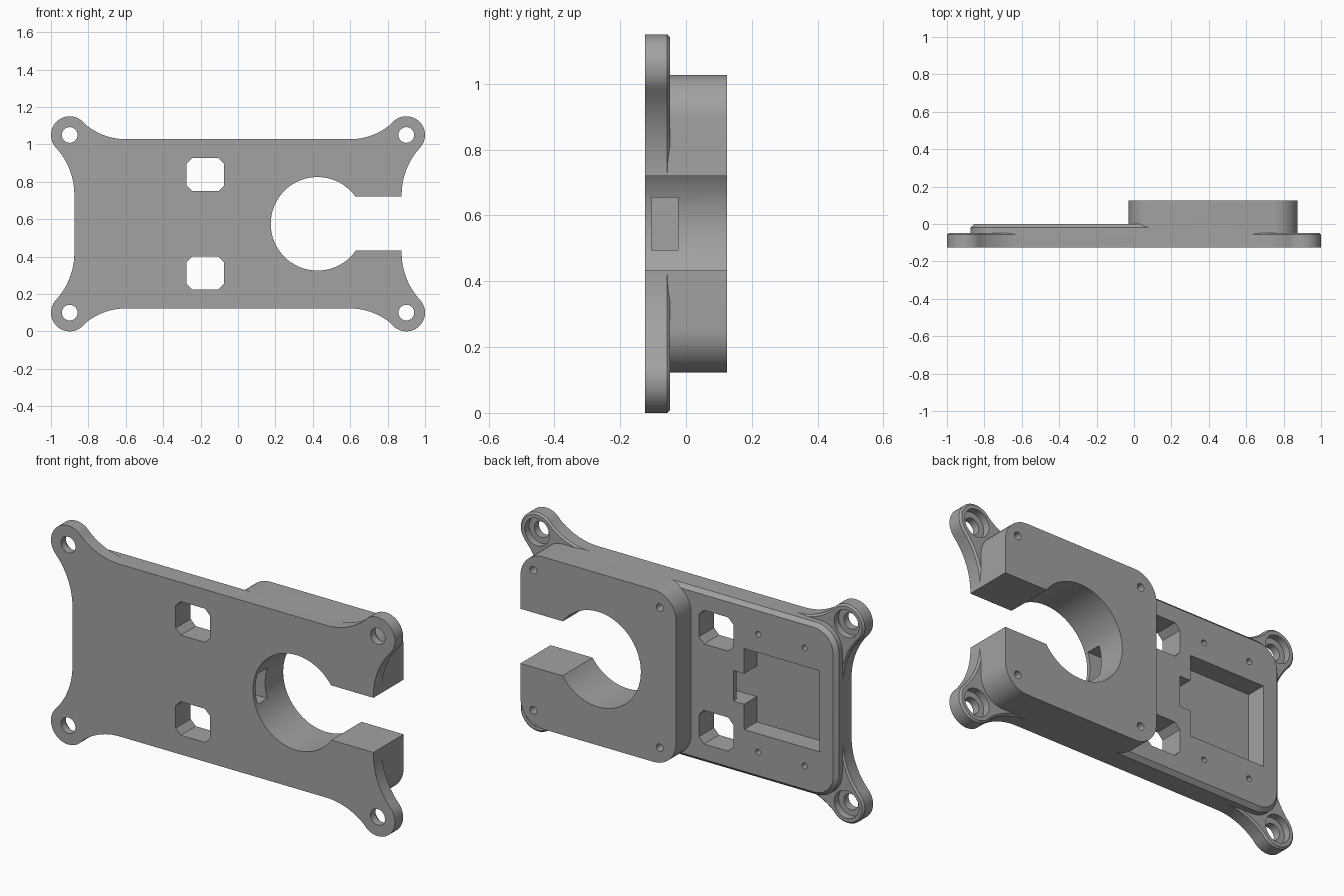
import bpy, bmesh
from math import cos, sin, atan2, hypot, radians, degrees

if "Cube" in bpy.data.objects:
    bpy.data.objects.remove(bpy.data.objects["Cube"], do_unlink=True)

MID = 0.575              # height of the horizontal symmetry line
HALF_W, HALF_H = 0.875, 0.4525
FRONT, BACK = -0.125, 0.125
EAR_X, EAR_Z, EAR_R = 0.9, 0.475, 0.1

grey = bpy.data.materials.new("mid grey")
grey.use_nodes = True
colour = (0.36, 0.36, 0.36, 1)
grey.diffuse_color = colour
grey.node_tree.nodes["Principled BSDF"].inputs["Base Color"].default_value = colour


def arc(cx, cz, r, a0, a1, n):
    angles = [radians(a0 + (a1 - a0) * i / n) for i in range(n + 1)]
    return [(cx + r * cos(a), cz + r * sin(a)) for a in angles]


def rounded_box(x0, x1, half, r, n=12, right=True):
    """Outline around the symmetry line, optionally square on the right."""
    pts = arc(x0 + r, half - r, r, 180, 90, n)
    pts += arc(x1 - r, half - r, r, 90, 0, n) if right else [(x1, half)]
    return pts + [(x, -z) for x, z in reversed(pts)]


def prism(name, outline, y0, y1, chamfer=0, z=MID):
    """Extrude an x-z outline from y0 to y1, chamfering the rear rim."""
    bm = bmesh.new()
    face = bm.faces.new([bm.verts.new((x, y0, z + h)) for x, h in outline])
    ext = bmesh.ops.extrude_face_region(bm, geom=[face])["geom"]
    moved = [v for v in ext if isinstance(v, bmesh.types.BMVert)]
    bmesh.ops.translate(bm, verts=moved, vec=(0, y1 - y0, 0))
    if chamfer:
        rim = [e for e in ext if isinstance(e, bmesh.types.BMEdge)]
        bmesh.ops.bevel(bm, geom=rim, offset=chamfer, segments=1, affect='EDGES')
    bmesh.ops.recalc_face_normals(bm, faces=bm.faces)
    mesh = bpy.data.meshes.new(name)
    bm.to_mesh(mesh)
    bm.free()
    mesh.materials.append(grey)
    obj = bpy.data.objects.new(name, mesh)
    bpy.context.collection.objects.link(obj)
    return obj


def combine(target, tool, operation):
    """Apply a boolean and discard the tool object."""
    mod = target.modifiers.new(operation.lower(), 'BOOLEAN')
    mod.operation, mod.solver, mod.object = operation, 'EXACT', tool
    bpy.context.view_layer.objects.active = target
    bpy.ops.object.modifier_apply(modifier=mod.name)
    bpy.data.objects.remove(tool, do_unlink=True)


def box(x0, x1, z0, z1):
    return [(x0, z0), (x1, z0), (x1, z1), (x0, z1)]


def cut(outline, y0, y1, z=MID):
    combine(bracket, prism("cutter", outline, y0, y1, z=z), 'DIFFERENCE')


def drill(x, h, r, y0, y1, n=32):
    cut(arc(x, h, r, 0, 360 * (n - 1) / n, n - 1), y0, y1)


def ear_corner():
    """One corner: concave sweep, round ear, concave sweep."""
    tx, tz = 0.6, 0.155                     # where the sweeps leave the body
    r1, r2 = 0.335, 0.372
    c1, c2 = (tx, HALF_H + r1), (HALF_W + r2, tz)
    a1 = degrees(atan2(EAR_Z - c1[1], EAR_X - c1[0]))
    a2 = degrees(atan2(EAR_Z - c2[1], EAR_X - c2[0]))
    return (arc(*c1, r1, -90, a1, 12)[:-1]
            + arc(EAR_X, EAR_Z, EAR_R, a1 + 180, a2 - 180, 24)
            + arc(*c2, r2, a2, 180, 12)[1:])


# Base slab with four screw ears
q = ear_corner()
outline = (q + [(x, -z) for x, z in reversed(q)]
           + [(-x, -z) for x, z in q] + [(-x, z) for x, z in reversed(q)])
bracket = prism("mounting_bracket", outline, FRONT, -0.048, 0.009)

# Raised plate and thick clamp block on the rear
combine(bracket, prism("raised_plate", rounded_box(-HALF_W, 0.3, HALF_H, 0.13, right=False),
                       -0.07, 0.0, 0.02), 'UNION')
combine(bracket, prism("clamp_block", rounded_box(-0.03, HALF_W, HALF_H, 0.13),
                       -0.08, BACK), 'UNION')

# Round opening with its side slot
drill(0.425, 0, 0.25, -0.3, 0.3, 64)
cut(box(0.5, 1.2, -0.142, 0.145), -0.3, 0.3)

# Rear pocket, notch and cable tunnel
cut(box(-0.775, -0.338, -0.213, 0.213), -0.105, 0.1)
cut(box(-0.4, -0.275, -0.08, 0.08), -0.105, 0.1)
cut(box(-0.4, 0.4, -0.08, 0.08), -0.105, -0.025)

# Strap windows with clipped corners
w, h, c = 0.1, 0.0885, 0.03
window = [(w, h - c), (w - c, h), (c - w, h), (-w, h - c),
          (-w, c - h), (c - w, -h), (w - c, -h), (w, c - h)]
for side in (-1, 1):
    cut([(x - 0.175, z) for x, z in window], -0.3, 0.3, MID + side * 0.263)

    # Ear holes with counterbores, then small screw holes
    for sx in (-1, 1):
        drill(sx * EAR_X, side * EAR_Z, 0.042, -0.3, 0)
        drill(sx * EAR_X, side * EAR_Z, 0.072, -0.085, 0.0)
    for x in (-0.69, -0.42):
        drill(x, side * 0.31, 0.015, -0.07, 0.1, 16)
    for x in (0.065, 0.8):
        drill(x, side * 0.368, 0.02, 0.03, 0.3, 16)

bpy.ops.object.select_all(action='DESELECT')
bracket.select_set(True)
bpy.context.view_layer.objects.active = bracket
bpy.ops.object.shade_smooth_by_angle(angle=radians(25))
